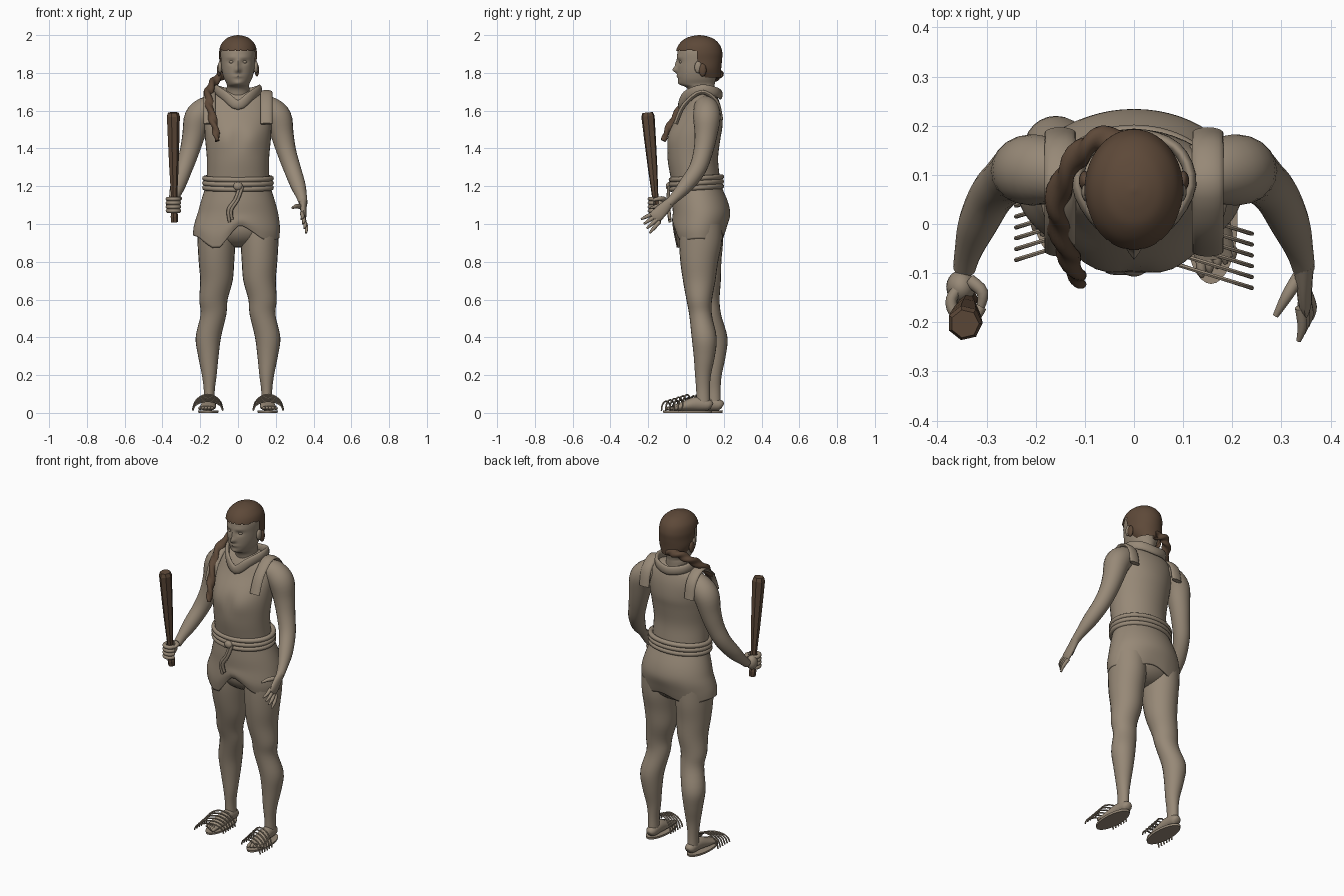
import bpy, bmesh, math
from mathutils import Vector, Matrix

cube = bpy.data.objects.get("Cube")
if cube:
    bpy.data.objects.remove(cube)


def material(name, rgb):
    m = bpy.data.materials.new(name)
    m.use_nodes = True
    m.diffuse_color = (*rgb, 1)
    m.node_tree.nodes["Principled BSDF"].inputs["Base Color"].default_value = (*rgb, 1)
    return m


TAN = material("tan", (0.31, 0.25, 0.185))
BROWN = material("dark_brown", (0.11, 0.066, 0.04))
X, Y, Z = Vector((1, 0, 0)), Vector((0, 1, 0)), Vector((0, 0, 1))


def finish(name, bm, mat, smooth=True):
    bmesh.ops.recalc_face_normals(bm, faces=bm.faces)
    me = bpy.data.meshes.new(name)
    bm.to_mesh(me)
    bm.free()
    me.materials.append(mat)
    for p in me.polygons:
        p.use_smooth = smooth
    if smooth:
        me.set_sharp_from_angle(angle=math.radians(50))
    ob = bpy.data.objects.new(name, me)
    bpy.context.collection.objects.link(ob)
    return ob


def spline(keys, sub, closed):
    """Smooth curve through tuples of position and radii."""
    n, out = len(keys), []
    for i in range(n if closed else n - 1):
        pick = (lambda k: keys[k % n]) if closed else (lambda k: keys[min(max(k, 0), n - 1)])
        a, b, c, d = (pick(i + k) for k in (-1, 0, 1, 2))
        for s in range(sub):
            t = s / sub
            out.append([q + t / 2 * (r - p + t * (2*p - 5*q + 4*r - u + t * (3*(q - r) + u - p)))
                        for p, q, r, u in zip(a, b, c, d)])
    return out if closed else out + [list(keys[-1])]


def tube(name, keys, mat=TAN, ref=Y, seg=16, sub=4, closed=False, level=False,
         caps=True, smooth=True, lobes=0, twist=0.0, keep=None, shape=None):
    """Sweep an elliptical section along a path of (x, y, z, r) or (x, y, z, ra, rb)."""
    keys = [k if len(k) == 5 else (*k, k[3]) for k in keys]
    pts = spline(keys, sub, closed)
    n, bm, rings = len(pts), bmesh.new(), []
    for i, p in enumerate(pts):
        nxt = pts[(i + 1) % n] if closed else pts[min(i + 1, n - 1)]
        prv = pts[i - 1] if closed else pts[max(i - 1, 0)]
        t = Z if level else (Vector(nxt[:3]) - Vector(prv[:3])).normalized()
        side = ref.cross(t).normalized()
        other = t.cross(side)
        ring = []
        for j in range(seg):
            a = math.tau * j / seg
            k = 1 + 0.22 * math.cos(lobes * a + twist * i) if lobes else 1
            co = Vector(p[:3]) + k * (side * max(p[3], .001) * math.cos(a)
                                      + other * max(p[4], .001) * math.sin(a))
            ring.append(bm.verts.new(shape(co) if shape else co))
        rings.append(ring)
    for i in range(n if closed else n - 1):
        r, q = rings[i], rings[(i + 1) % n]
        for j in range(seg):
            k = (j + 1) % seg
            bm.faces.new((r[j], r[k], q[k], q[j]))
    if caps and not closed:
        bm.faces.new(rings[0][::-1])
        bm.faces.new(rings[-1])
    if keep:
        bad = [f for f in bm.faces if not keep(f.calc_center_median())]
        bmesh.ops.delete(bm, geom=bad, context="FACES")
    return finish(name, bm, mat, smooth)


def ball(name, at, size, mat=TAN):
    bm = bmesh.new()
    m = Matrix.Translation(at) @ Matrix.Diagonal((*size, 1))
    bmesh.ops.create_uvsphere(bm, u_segments=20, v_segments=12, radius=1, matrix=m)
    return finish(name, bm, mat)


def bumps(table, limit):
    """Push the front surface forward around mirrored spots (x, z, wide, high, depth)."""
    def shape(co):
        if co.y < limit:
            for bx, bz, w, h, d in table:
                co.y -= d * math.exp(-((abs(co.x) - bx) / w) ** 2 - ((co.z - bz) / h) ** 2)
        return co
    return shape


def rows(table, x=0):
    return [(x, cy, z, rx, ry) for z, cy, rx, ry in table]


# head and neck with nose, bridge, sockets, brow, lips, chin, cheeks
face = [(0, 1.815, .013, .015, .026), (0, 1.845, .01, .022, .012), (.033, 1.858, .018, .012, -.009),
        (.035, 1.882, .03, .01, .004), (0, 1.782, .022, .007, .007), (0, 1.745, .02, .012, .006)]
tube("head", rows([(1.6, .09, .075, .065), (1.68, .085, .064, .066), (1.72, .078, .06, .073),
                   (1.74, .06, .06, .092), (1.77, .058, .074, .1), (1.81, .062, .085, .107),
                   (1.86, .068, .09, .114), (1.91, .07, .092, .115), (1.95, .07, .08, .1),
                   (1.98, .07, .05, .06), (1.99, .07, .02, .02)]),
     level=True, seg=56, sub=6, shape=bumps(face, .01))


# cropped hair with scalloped fringe
def hairline(c):
    if c.y < .055:
        return c.z > 1.912 + .008 * abs(math.sin(c.x * 90))
    return c.z > max(1.775, 1.91 - (c.y - .055) * 4)


tube("hair", rows([(1.77, .115, .066, .068), (1.82, .09, .093, .096), (1.87, .072, .099, .119),
                   (1.91, .069, .1, .123), (1.95, .07, .09, .108), (1.98, .07, .064, .077),
                   (1.994, .07, .035, .04), (2, .07, .004, .004)]),
     BROWN, level=True, seg=64, sub=7, keep=hairline)
tube("braid", [(0, .17, 1.79, .02), (-.07, .172, 1.795, .022), (-.125, .125, 1.755, .022),
               (-.158, .04, 1.685, .022), (-.142, -.04, 1.59, .021), (-.12, -.095, 1.5, .018),
               (-.11, -.12, 1.44, .012)], BROWN, ref=Z, seg=18, sub=14, lobes=2, twist=.5)

# tunic body
tube("tunic", rows([(1.17, .06, .17, .125), (1.25, .048, .165, .13), (1.35, .036, .165, .134),
                    (1.45, .044, .174, .138), (1.52, .058, .178, .135), (1.6, .08, .18, .108),
                    (1.66, .088, .165, .084), (1.69, .09, .12, .065), (1.705, .09, .07, .05)]),
     level=True, seg=40, shape=bumps([(.075, 1.45, .06, .06, .012), (0, 1.46, .03, .06, -.006)], .03))


# skirt with an uneven, slit hem
def hem(co):
    if co.z < 1.06:
        f = (1.06 - co.z) / .13
        drop = .015 * math.sin(co.x * 22 + 1)
        if co.y < .05:
            drop += -.05 * max(0, 1 - abs(co.x + .1) / .09) + .05 * max(0, 1 - abs(co.x - .01) / .12)
        if co.x < -.1:
            co.x -= .02 * f
        co.z += drop * f
    return co


skirt = tube("skirt", rows([(.93, .07, .218, .132), (.98, .072, .222, .145), (1.05, .082, .214, .152),
                            (1.12, .075, .196, .146), (1.2, .06, .17, .126)]),
             level=True, seg=56, caps=False, shape=hem)
mod = skirt.modifiers.new("thickness", "SOLIDIFY")
mod.thickness = .007
ball("pelvis", (0, .08, .99), (.19, .125, .115))

# rope belt, knot and hanging ends
for i in range(3):
    ring = [(.176 * math.cos(a), .055 + .133 * math.sin(a), 1.192 + .025 * i + .008 * math.sin(a), .014)
            for a in (math.tau * k / 16 for k in range(16))]
    tube("belt_rope", ring, ref=Z, seg=10, closed=True)
ball("belt_knot", (0, -.09, 1.2), (.025, .017, .022))
for dx in (0, .014):
    tube("belt_end", [(.01 + dx, -.09, 1.2, .009), (-.015 + dx, -.095, 1.13, .009),
                      (-.05 + dx, -.092, 1.075, .01), (-.045 + dx, -.085, 1.01 + dx, .008)], ref=X, seg=8)

# draped collar
half = [(.07, 0, 1.68), (.115, .08, 1.712), (.085, .155, 1.7)]
loop = [(0, -.03, 1.63), *half, (0, .182, 1.685), *[(-x, y, z) for x, y, z in half[::-1]]]
tube("collar", [(*p, .012, .026) for p in loop], ref=Z, closed=True)

for s in (1, -1):
    tag = "left_" if s > 0 else "right_"

    def place(keys, s=s):
        """Mirror to one side; the right leg stands further back."""
        out = []
        for x, y, z, *r in keys:
            back = .057 * min(1, max(0, (.95 - z) / .5)) if s < 0 else 0
            out.append((s * x, y + back, z, *r))
        return out

    # face details
    ball(tag + "eye", (s * .033, -.024, 1.858), (.014, .012, .009))
    ball(tag + "ear", (s * .095, .065, 1.83), (.012, .02, .032))
    ball(tag + "side_hair", (s * .1, .088, 1.815), (.012, .02, .034), BROWN)

    # shoulder strap and arm
    tube(tag + "shoulder_strap", [(s * .15, y, z, .012, .032) for y, z in
         ((-.055, 1.53), (-.01, 1.63), (.08, 1.698), (.16, 1.65), (.185, 1.55))], ref=X)
    tube(tag + "arm", place([(.12, .1, 1.62, .06), (.17, .108, 1.605, .068), (.213, .11, 1.56, .072),
                             (.235, .105, 1.47, .06), (.258, .09, 1.38, .051), (.288, .06, 1.29, .046),
                             (.318, 0, 1.205, .04), (.337, -.055, 1.145, .028), (.345, -.09, 1.11, .023)]),
         ref=X, seg=20)

    # leg
    tube(tag + "leg", place(rows([(.04, .092, .03, .036), (.12, .09, .029, .036), (.2, .09, .039, .042)], .152)
                            + rows([(.3, .097, .054, .056), (.4, .096, .067, .066)], .157)
                            + rows([(.52, .077, .068, .06), (.6, .07, .075, .068)], .13)
                            + rows([(.7, .07, .086, .086), (.8, .07, .094, .1), (.9, .077, .1, .113),
                                    (1, .08, .102, .115)], .114)), level=True, seg=24)

    # foot, toes and sandal
    tube(tag + "foot", place([(.15, .137, .035, .016, .015), (.15, .118, .042, .03, .03),
                              (.152, .05, .047, .035, .037), (.158, -.02, .034, .042, .024),
                              (.164, -.07, .025, .04, .013)]), ref=Z)
    for i in range(5):
        x, tip = .134 + .016 * i, -.108 + .009 * i
        tube(tag + "toe", place([(x, -.05, .026, .01), (x + .003, tip + .015, .024, .01),
                                 (x + .004, tip, .02, .004)]), ref=Z, seg=8)
    tube(tag + "sandal_sole", place([(.157, .008, 0, .052, .128), (.157, .008, .012, .054, .13)]),
         level=True, seg=32, sub=1)
    for i in range(6):
        y, h = -.105 + .022 * i, .05 + .007 * i
        arc = [(.16 - .08 * math.cos(a), y + .025 * math.cos(a), .012 + h * math.sin(a), .0045)
               for a in (math.pi * k / 6 for k in range(7))]
        tube(tag + "sandal_strap", place(arc), seg=6, sub=2, ref=Y)

# open left hand
tube("left_palm", [(.345, -.08, 1.12, .022, .024), (.346, -.12, 1.08, .017, .032),
                   (.348, -.155, 1.045, .014, .035), (.348, -.172, 1.03, .009, .03)])
for i in range(4):
    f = i / 3
    base = Vector((.338 + .014 * f, -.17 + .03 * f, 1.058 - .045 * f))
    tip = Vector((.335 + .025 * f, -.238 + .045 * f, 1.025 - .073 * f))
    mid = base.lerp(tip, .55) + X * .006
    tube("left_finger", [(*base, .011), (*mid, .01), (*tip, .005)], ref=X, seg=10)
tube("left_thumb", [(.337, -.105, 1.09, .014), (.312, -.145, 1.095, .012), (.288, -.187, 1.085, .006)],
     ref=Z, seg=10)

# right fist around the club
ball("right_palm", (-.352, -.128, 1.105), (.03, .034, .042))
for i in range(4):
    z = 1.07 + .021 * i
    wrap = [(-.341 + .031 * math.cos(a), -.16 + .032 * math.sin(a), z, .0115)
            for a in (math.radians(130 + 36 * k) for k in range(7))]
    tube("right_finger", wrap, ref=Z, seg=10)
tube("right_thumb", [(-.335, -.115, 1.13, .014), (-.308, -.14, 1.135, .012), (-.315, -.18, 1.125, .007)],
     ref=Z, seg=10)

# faceted club
profile = [(1.01, .019), (1.04, .021), (1.06, .017), (1.16, .018), (1.3, .026), (1.45, .032),
           (1.57, .036), (1.59, .029)]
tube("club", [(-.337 - .012 * (z - 1), -.15 - .09 * (z - 1), z, r) for z, r in profile],
     BROWN, seg=7, sub=1, smooth=False)
